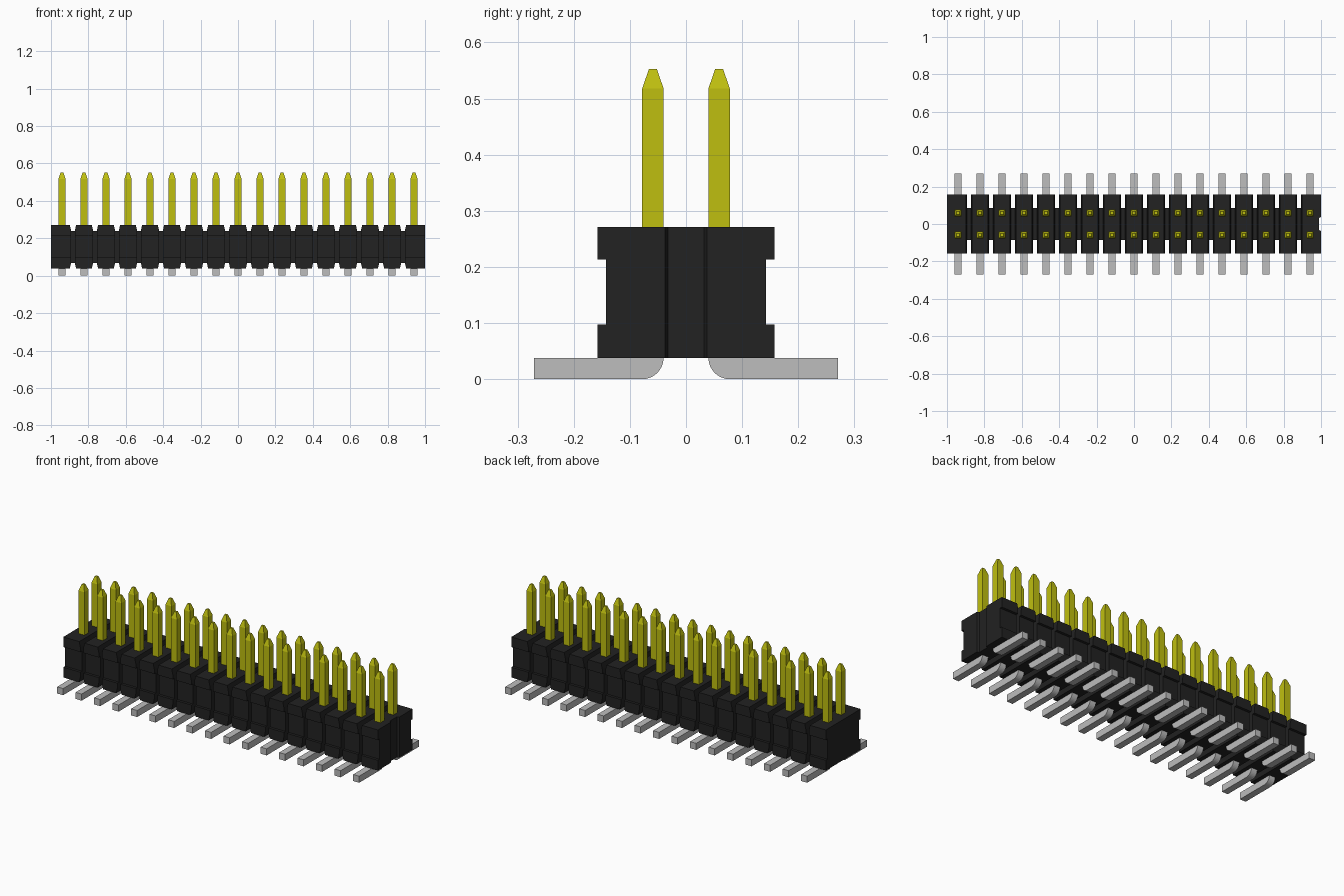
import bpy, bmesh
from math import sin, cos, pi

if "Cube" in bpy.data.objects:
    bpy.data.objects.remove(bpy.data.objects["Cube"])

COUNT = 17
PITCH = 2 / COUNT
FIRST = -1 + PITCH / 2
BOTTOM, TOP = 0.038, 0.271


def material(name, rgb):
    m = bpy.data.materials.new(name)
    m.use_nodes = True
    m.diffuse_color = (*rgb, 1)
    m.node_tree.nodes["Principled BSDF"].inputs["Base Color"].default_value = (*rgb, 1)
    return m


black = material("black plastic", (0.016, 0.016, 0.016))
gold = material("yellow metal", (0.52, 0.52, 0.005))
silver = material("grey metal", (0.51, 0.51, 0.51))


def loft(name, rings, mat, x=0.0):
    """Skin a list of matching point rings and cap both ends."""
    bm = bmesh.new()
    loops = [[bm.verts.new(p) for p in ring] for ring in rings]
    for a, b in zip(loops, loops[1:]):
        for i in range(len(a)):
            j = (i + 1) % len(a)
            bm.faces.new((a[i], a[j], b[j], b[i]))
    bm.faces.new(loops[0])
    bm.faces.new(loops[-1])
    bmesh.ops.recalc_face_normals(bm, faces=bm.faces)
    mesh = bpy.data.meshes.new(name)
    bm.to_mesh(mesh)
    bm.free()
    mesh.materials.append(mat)
    ob = bpy.data.objects.new(name, mesh)
    ob.location.x = x
    bpy.context.collection.objects.link(ob)
    return ob


def repeat(ob, count):
    mod = ob.modifiers.new("row", 'ARRAY')
    mod.count = count
    mod.use_relative_offset = False
    mod.use_constant_offset = True
    mod.constant_offset_displace = (PITCH, 0, 0)


def mirror_y(ob):
    mod = ob.modifiers.new("both rows", 'MIRROR')
    mod.use_axis = (False, True, False)


def section(x, clip):
    """Housing cross-section with side undercuts; clip lowers top and bottom."""
    half = [(0.158, BOTTOM + clip), (0.158, 0.097), (0.143, 0.097),
            (0.143, 0.213), (0.158, 0.213), (0.158, TOP - clip)]
    return [(x, y, z) for y, z in half] + [(x, -y, z) for y, z in reversed(half)]


# Housing cells, chamfered where they meet their neighbours
EDGE, INNER, CLIP = 0.049, 0.042, 0.031
cells = loft("housing_cells", [section(-EDGE, CLIP), section(-INNER, 0),
                               section(INNER, 0), section(EDGE, CLIP)],
             black, FIRST + PITCH)
repeat(cells, COUNT - 2)
loft("right_end_cell", [section(-PITCH / 2, 0), section(INNER, 0),
                        section(EDGE, CLIP)], black, FIRST)
left_end = loft("left_end_cell", [section(-EDGE, CLIP), section(-INNER, 0),
                                  section(PITCH / 2, 0)], black, -FIRST)

# Core joining the cells
core = [(-0.085, BOTTOM + CLIP), (0.085, BOTTOM + CLIP),
        (0.085, TOP - CLIP), (-0.085, TOP - CLIP)]
loft("housing_core", [[(x, y, z) for y, z in core] for x in (FIRST, -FIRST)], black)

# Shallow recess down one end face
recess = [(0.988, -0.032), (1.012, -0.042), (1.012, 0.042), (0.988, 0.032)]
cutter = loft("recess_cutter", [[(x, y, z) for x, y in recess] for z in (0, 0.3)], black)
cutter.hide_render = True
cutter.hide_set(True)
cut = left_end.modifiers.new("recess", 'BOOLEAN')
cut.operation = 'DIFFERENCE'
cut.object = cutter

# Upright square pins with tapered tips
W, ROW = 0.019, 0.059


def square(r, z):
    return [(sx * r, ROW + sy * r, z) for sx, sy in ((-1, -1), (1, -1), (1, 1), (-1, 1))]


pins = loft("contact_pins", [square(W, 0.25), square(W, 0.518), square(0.007, 0.553)],
            gold, FIRST)

# Flat solder legs with a rounded inner heel
R = 0.038
leg = [(0.271, 0), (0.271, R), (0.04, R)]
leg += [(0.04 + R + R * cos(a), R + R * sin(a))
        for a in (pi + pi / 2 * i / 8 for i in range(1, 9))]
legs = loft("solder_legs", [[(x, y, z) for y, z in leg] for x in (-W, W)], silver, FIRST)

for ob in (pins, legs):
    mirror_y(ob)
    repeat(ob, COUNT)
